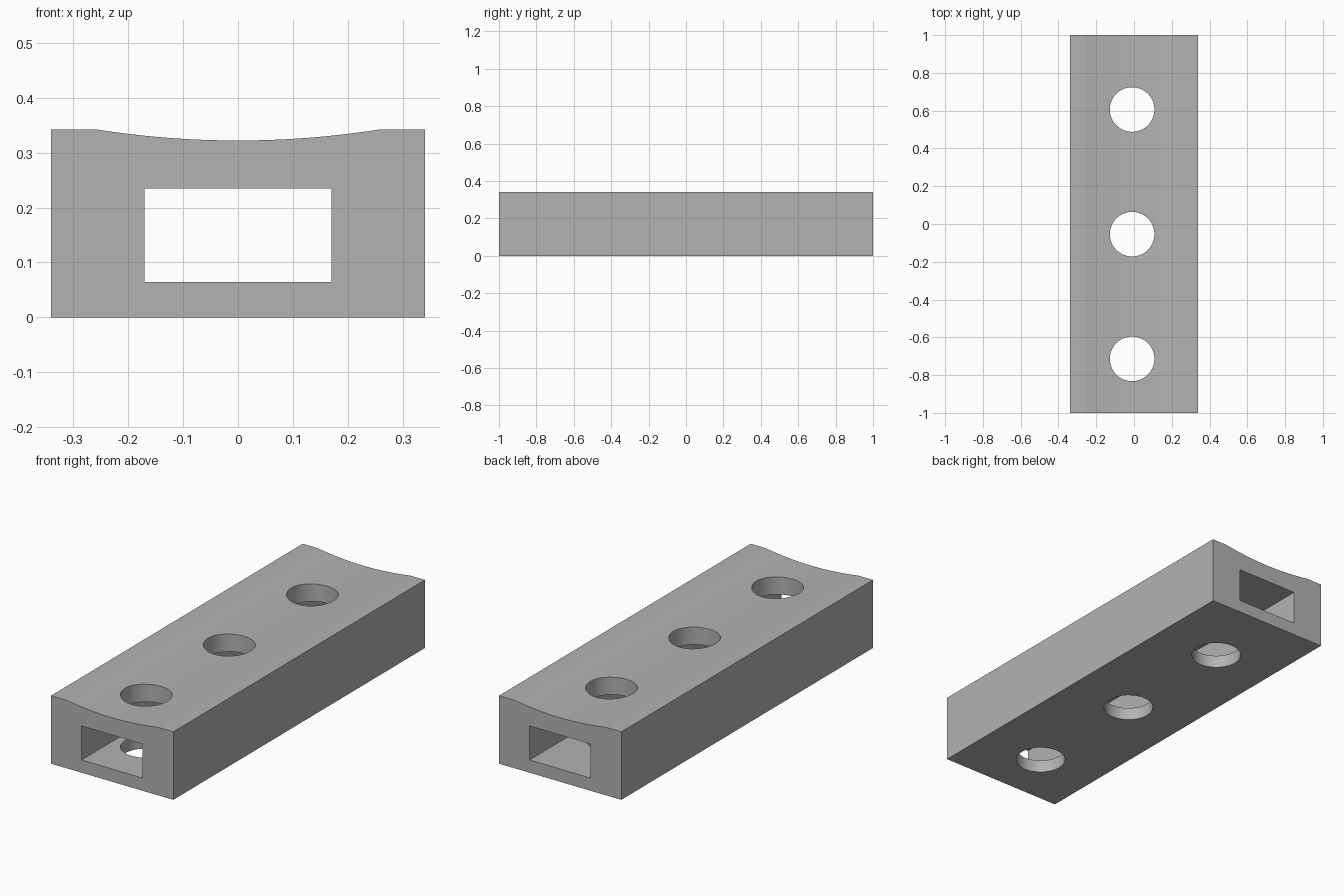
import bpy, bmesh, math
from mathutils import Matrix

if "Cube" in bpy.data.objects:
    bpy.data.objects.remove(bpy.data.objects["Cube"], do_unlink=True)

HALF_W, HEIGHT, HALF_L = 0.34, 0.342, 1.0
DISH_HALF, DISH_DEPTH, DISH_STEPS = 0.257, 0.02, 24

grey = bpy.data.materials.new("plain grey")
grey.use_nodes = True
colour = (0.45, 0.45, 0.45, 1)
grey.diffuse_color = colour
grey.node_tree.nodes["Principled BSDF"].inputs["Base Color"].default_value = colour


def make_object(name, bm):
    bmesh.ops.recalc_face_normals(bm, faces=bm.faces)
    mesh = bpy.data.meshes.new(name)
    bm.to_mesh(mesh)
    bm.free()
    mesh.materials.append(grey)
    obj = bpy.data.objects.new(name, mesh)
    bpy.context.collection.objects.link(obj)
    return obj


def extrude_profile(name, points, half_length):
    bm = bmesh.new()
    face = bm.faces.new([bm.verts.new((x, -half_length, z)) for x, z in points])
    result = bmesh.ops.extrude_face_region(bm, geom=[face])
    verts = [v for v in result["geom"] if isinstance(v, bmesh.types.BMVert)]
    bmesh.ops.translate(bm, verts=verts, vec=(0, 2 * half_length, 0))
    return make_object(name, bm)


def cut(target, cutter):
    mod = target.modifiers.new(cutter.name, "BOOLEAN")
    mod.operation, mod.solver, mod.object = "DIFFERENCE", "EXACT", cutter
    bpy.context.view_layer.objects.active = target
    bpy.ops.object.modifier_apply(modifier=mod.name)
    bpy.data.objects.remove(cutter, do_unlink=True)


# Bar with a shallow circular dish along its top
radius = (DISH_HALF ** 2 + DISH_DEPTH ** 2) / (2 * DISH_DEPTH)
centre_z = HEIGHT - DISH_DEPTH + radius
sweep = math.asin(DISH_HALF / radius)
profile = [(-HALF_W, 0), (HALF_W, 0), (HALF_W, HEIGHT)]
for i in range(DISH_STEPS + 1):
    a = sweep * (1 - 2 * i / DISH_STEPS)
    profile.append((radius * math.sin(a), centre_z - radius * math.cos(a)))
profile.append((-HALF_W, HEIGHT))
bar = extrude_profile("hollow_bar", profile, HALF_L)

# Rectangular channel through the whole length
channel = [(-0.17, 0.064), (0.17, 0.064), (0.17, 0.235), (-0.17, 0.235)]
cut(bar, extrude_profile("channel_cutter", channel, HALF_L + 0.1))

# Three round holes through top and bottom walls
for i in range(3):
    bm = bmesh.new()
    bmesh.ops.create_cone(bm, cap_ends=True, segments=64, radius1=0.118, radius2=0.118,
                          depth=1, matrix=Matrix.Translation((-0.01, -0.714 + 0.66 * i, 0.17)))
    cut(bar, make_object(f"hole_cutter_{i + 1}", bm))

# Smooth dish and hole walls, crisp edges elsewhere
bpy.ops.object.select_all(action="DESELECT")
bar.select_set(True)
bpy.context.view_layer.objects.active = bar
bpy.ops.object.shade_smooth_by_angle(angle=math.radians(8))
